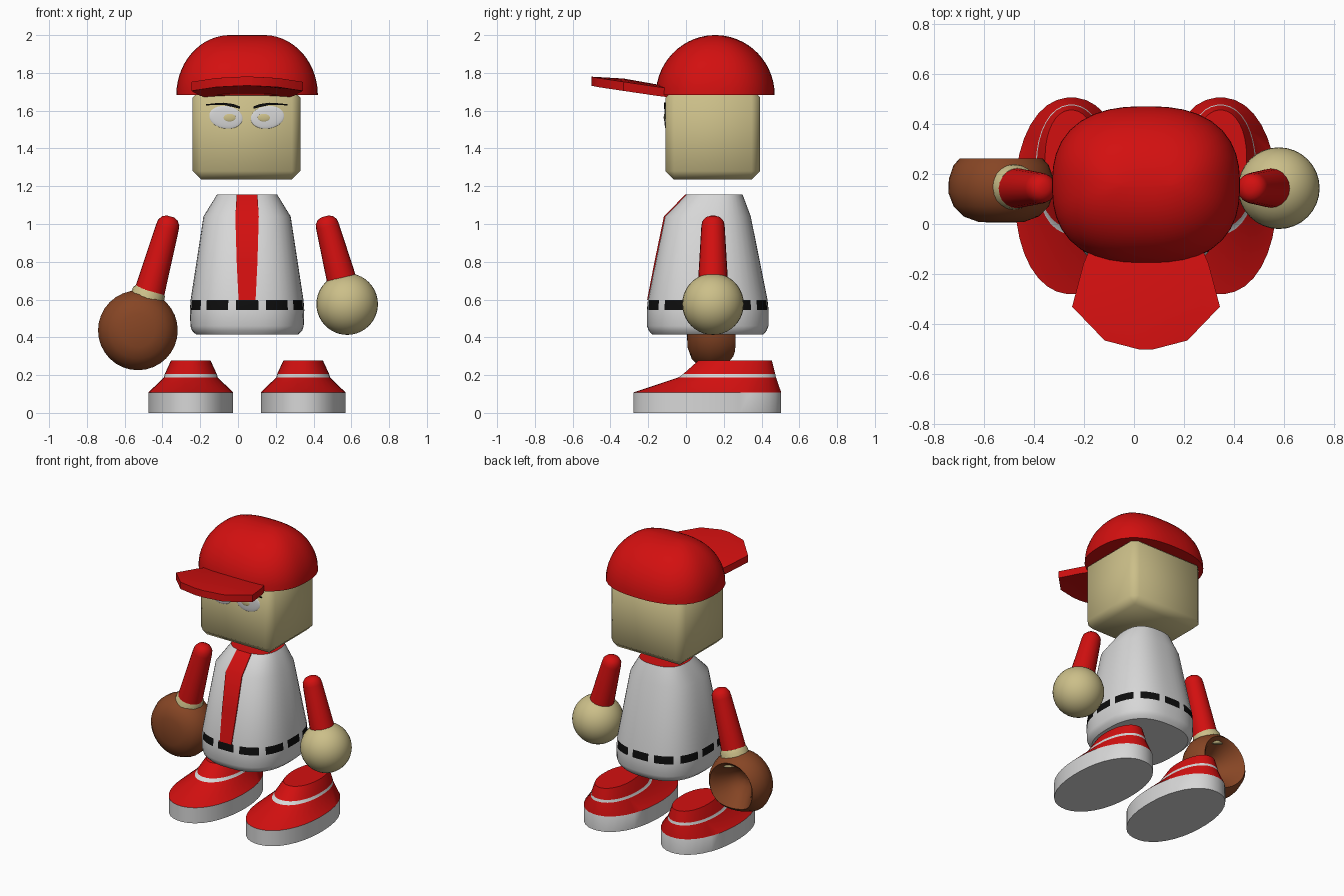
import bpy, bmesh, math
from mathutils import Vector

if "Cube" in bpy.data.objects:
    bpy.data.objects.remove(bpy.data.objects["Cube"])


def material(name, rgb):
    m = bpy.data.materials.new(name)
    m.diffuse_color = (*rgb, 1)
    m.use_nodes = True
    m.node_tree.nodes["Principled BSDF"].inputs["Base Color"].default_value = m.diffuse_color
    return m


RED = material("red", (0.65, 0.005, 0.005))
WHITE = material("white", (0.68, 0.68, 0.68))
TAN = material("tan", (0.60, 0.52, 0.25))
BROWN = material("brown", (0.24, 0.06, 0.018))
BLACK = material("black", (0.004, 0.004, 0.004))


def finish(bm, name, mats, angle=40):
    bmesh.ops.recalc_face_normals(bm, faces=bm.faces)
    me = bpy.data.meshes.new(name)
    bm.to_mesh(me)
    bm.free()
    for m in mats:
        me.materials.append(m)
    ob = bpy.data.objects.new(name, me)
    bpy.context.collection.objects.link(ob)
    bpy.ops.object.select_all(action='DESELECT')
    ob.select_set(True)
    bpy.context.view_layer.objects.active = ob
    bpy.ops.object.shade_smooth_by_angle(angle=math.radians(angle))
    return ob


def loft(name, rings, mats, rule=lambda i, k: 0, angle=40):
    """Skin closed rings; rule(i, k) gives the material of band i, column k (caps: k = -1)."""
    bm = bmesh.new()
    vs = [[bm.verts.new(p) for p in r] for r in rings]
    n = len(rings[0])
    for i in range(len(vs) - 1):
        for k in range(n):
            j = (k + 1) % n
            f = bm.faces.new((vs[i][k], vs[i][j], vs[i + 1][j], vs[i + 1][k]))
            f.material_index = rule(i, k)
    for i, r in ((0, vs[0]), (len(vs) - 1, vs[-1])):
        bm.faces.new(r).material_index = rule(i, -1)
    return finish(bm, name, mats, angle)


def oval(cx, cy, z, rx, ry, n=32, e=2.0):
    """Superellipse ring with one side centred on the front."""
    pts = []
    for k in range(n):
        a = -math.pi / 2 + (k - 0.5) * math.tau / n
        c, s = math.cos(a), math.sin(a)
        d = (abs(c) ** e + abs(s) ** e) ** (-1 / e)
        pts.append((cx + rx * c * d, cy + ry * s * d, z))
    return pts


def rod(name, a, b, profile, mat, n=20):
    """Round part along a-b; profile holds (fraction, radius)."""
    a, b = Vector(a), Vector(b)
    d = b - a
    u = d.cross(Vector((0, 1, 0))).normalized()
    v = d.cross(u).normalized()
    rings = [[a + d * t + (u * math.cos(k * math.tau / n) + v * math.sin(k * math.tau / n)) * r
              for k in range(n)] for t, r in profile]
    return loft(name, rings, [mat])


def ball(name, loc, scale, mat, tilt=0):
    bm = bmesh.new()
    bmesh.ops.create_uvsphere(bm, u_segments=32, v_segments=20, radius=1)
    for v in bm.verts:
        v.co = Vector(v.co) * Vector(scale)
    ob = finish(bm, name, [mat])
    ob.location = loc
    ob.rotation_euler.y = tilt
    return ob


# Head
bm = bmesh.new()
bmesh.ops.create_cube(bm, size=1)
for v in bm.verts:
    v.co = Vector((0.045 + v.co.x * 0.57, 0.142 + v.co.y * 0.5, 1.475 + v.co.z * 0.48))
bmesh.ops.bevel(bm, geom=bm.edges[:], offset=0.045, segments=1, affect='EDGES')
finish(bm, "head", [TAN], 60)

# Cap dome, stretched sideways
dome = []
for i in range(15):
    a = i / 14 * math.radians(88)
    c = math.cos(a)
    dome.append(oval(0.048, 0.155, 1.682 + 0.318 * math.sin(a),
                     0.09 + 0.285 * c, 0.315 * c, 40, 2.5))
loft("cap", dome, [RED])

# Cap brim: cross-sections running forward
brim = []
for y, w, z in ((-0.04, 0.2, 1.72), (-0.16, 0.25, 1.74), (-0.33, 0.295, 1.77),
                (-0.465, 0.165, 1.778), (-0.5, 0.03, 1.78)):
    xs = [w * k / 4 for k in range(-4, 5)]
    top = [(0.048 + x, y, z - 0.2 * x * x) for x in xs]
    brim.append(top + [(x, yy, zz - 0.048) for x, yy, zz in reversed(top)])
loft("cap_brim", brim, [RED], angle=35)

# Eyes, pupils and brows
for side, name in ((-1, "left"), (1, "right")):
    ball(name + "_eye", (0.046 + side * 0.11, -0.107, 1.565), (0.09, 0.008, 0.06), WHITE, -side * 0.15)
    ball(name + "_pupil", (0.046 + side * 0.092, -0.112, 1.563), (0.035, 0.006, 0.022), TAN)
    bm = bmesh.new()
    rows = [(0.035, 1.610, 1.622), (0.07, 1.619, 1.635), (0.12, 1.630, 1.642),
            (0.16, 1.630, 1.640), (0.215, 1.628, 1.634)]
    vs = [[bm.verts.new((0.046 + side * x, y, z)) for y, z in
           ((-0.117, lo), (-0.117, hi), (-0.106, hi), (-0.106, lo))] for x, lo, hi in rows]
    for p, q in zip(vs, vs[1:]):
        for k in range(4):
            bm.faces.new((p[k], p[(k + 1) % 4], q[(k + 1) % 4], q[k]))
    bm.faces.new(vs[0])
    bm.faces.new(vs[-1])
    finish(bm, name + "_brow", [BLACK])

# Jersey: z, half width, half depth, centre y; belt dashes set by column
levels = [(0.415, 0.27, 0.295, 0.115), (0.435, 0.292, 0.312, 0.115), (0.46, 0.3, 0.322, 0.115),
          (0.545, 0.303, 0.322, 0.115), (0.597, 0.299, 0.317, 0.115),
          (1.04, 0.231, 0.228, 0.115), (1.155, 0.16, 0.15, 0.15)]


def jersey_rule(i, k):
    if i == 6:
        return 1
    return 2 if i == 3 and k >= 0 and (k + 1) % 4 != 3 else 0


loft("jersey", [oval(0.048, cy, z, rx, ry, 48, 2.6) for z, rx, ry, cy in levels],
     [WHITE, RED, BLACK], jersey_rule, 35)

# Front stripe: thin plate hugging the jersey
stripe = []
for z, y, w in ((0.597, -0.202, 0.045), (0.8, -0.163, 0.055), (1.04, -0.113, 0.062), (1.156, 0, 0.055)):
    stripe.append([(0.048 - w, y - 0.004, z), (0.048 + w, y - 0.004, z),
                   (0.048 + w, y + 0.005, z), (0.048 - w, y + 0.005, z)])
loft("front_stripe", stripe, [RED])

# Arms, with rounded shoulders
sleeve = ((0, 0.02), (0.025, 0.042), (0.08, 0.058), (0.15, 0.062), (1, 0.08))
rod("left_arm", (-0.358, 0.143, 1.04), (-0.467, 0.143, 0.645), sleeve, RED)
rod("right_arm", (0.46, 0.143, 1.04), (0.555, 0.143, 0.68), sleeve, RED)
ball("right_hand", (0.578, 0.143, 0.576), (0.163, 0.163, 0.163), TAN)
rod("left_wrist", (-0.465, 0.148, 0.66), (-0.495, 0.148, 0.56),
    ((0, 0.075), (0.2, 0.088), (1, 0.095)), TAN)

# Glove: turned front to back, with a hollow pocket behind
glove = []
for r, y in ((0.01, 0.005), (0.09, 0.008), (0.15, 0.03), (0.19, 0.07), (0.211, 0.125), (0.209, 0.18),
             (0.19, 0.235), (0.165, 0.262), (0.14, 0.235), (0.09, 0.15), (0.05, 0.115), (0.005, 0.105)):
    ring = []
    for k in range(32):
        a = k * math.tau / 32
        notch = 0.05 * max(0, math.cos(a - 4.5)) ** 4 if r > 0.12 and y > 0.15 else 0
        ring.append((-0.53 + r * math.cos(a), y - notch, 0.437 + r * math.sin(a)))
    glove.append(ring)
loft("glove", glove, [BROWN], angle=50)

# Shoes: z, half width, front y, back y
shoe = [(0, 0.225, -0.28, 0.505), (0.108, 0.225, -0.28, 0.505), (0.188, 0.143, -0.04, 0.477),
        (0.206, 0.138, -0.015, 0.473), (0.277, 0.105, 0.065, 0.455)]
for name, cx in (("left_shoe", -0.25), ("right_shoe", 0.345)):
    rings = [oval(cx, (f + b) / 2, z, w, (b - f) / 2, 36, 2.15) for z, w, f, b in shoe]
    loft(name, rings, [WHITE, RED], lambda i, k: 1 if i in (1, 3, 4) else 0, 35)
